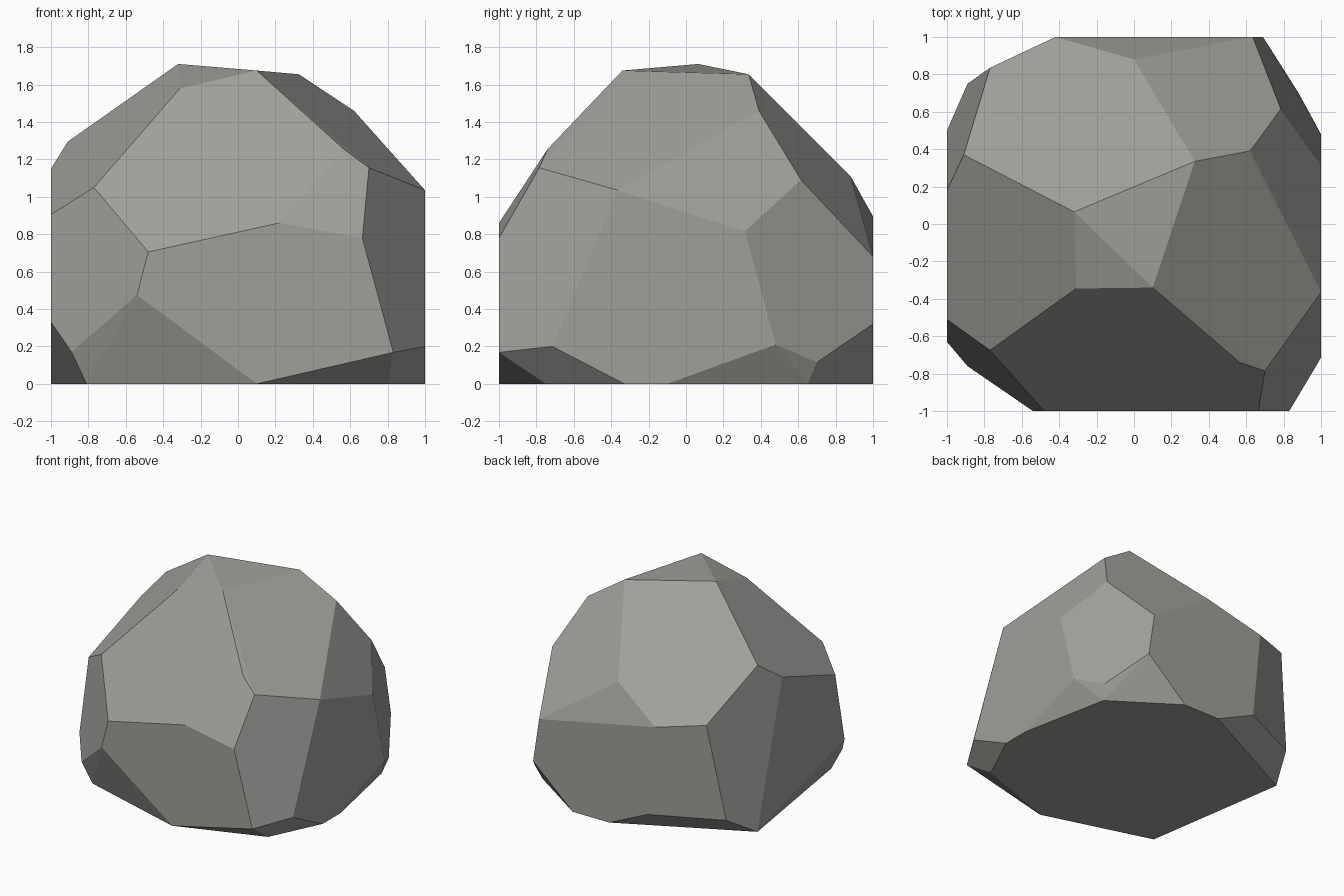
import bpy
import bmesh
from math import radians
from mathutils import Vector

cube = bpy.data.objects.get("Cube")
if cube:
    bpy.data.objects.remove(cube, do_unlink=True)


def flat_material(name, colour):
    """One plain matte colour, shown in the viewport and in renders."""
    material = bpy.data.materials.new(name)
    material.use_nodes = True
    material.diffuse_color = colour
    shader = material.node_tree.nodes["Principled BSDF"]
    shader.inputs["Base Color"].default_value = colour
    shader.inputs["Roughness"].default_value = 0.9
    return material


def side_corners(axis, position, corners):
    """Corners lying on one flat outer side of the boulder."""
    result = []
    for corner in corners:
        point = list(corner)
        point.insert(axis, position)
        result.append(Vector(point))
    return result


X, Y, Z = range(3)

# Flat outer sides, each given by its corners within that side's plane
left_side = side_corners(X, 1, [
    (-.365, 1.035), (.315, .815), (.48, .21),
    (-.1, 0), (-.33, 0), (-.715, .2)])
right_side = side_corners(X, -1, [
    (-.51, .905), (-.63, .33), (.5, 0), (.18, 1.15)])
front_side = side_corners(Y, -1, [
    (-.48, .705), (.22, .86), (.665, .78),
    (.83, .168), (.1, 0), (-.54, .475)])
back_side = side_corners(Y, 1, [
    (.635, .68), (.69, .32), (.33, 0),
    (0, 0), (-.35, .16), (-.42, .895)])
underside = side_corners(Z, 0, [(.8, -.75), (.85, .65), (-.81, -.73)])

# Corners of the sloping crown
crown = [Vector(corner) for corner in (
    (-.32, .065, 1.71), (.1, -.34, 1.675), (.325, .335, 1.655),
    (-.31, -.345, 1.58), (.62, .39, 1.46), (0, .88, 1.11),
    (-.91, .37, 1.295))]

# Corners around the shoulders and the chipped foot
shoulders = [Vector(corner) for corner in (
    (-.77, -.675, 1.05), (.7, -.785, 1.155), (.565, -.74, 1.255),
    (.785, .615, 1.09), (-.77, .835, .94))]
foot = [Vector(corner) for corner in (
    (-.89, -.76, .17), (.88, .7, .115), (-.89, .75, .16))]

# Wrap the corners in a convex shell and merge it into broad flat facets
bm = bmesh.new()
for corner in (left_side + right_side + front_side + back_side
               + underside + crown + shoulders + foot):
    bm.verts.new(corner)
hull = bmesh.ops.convex_hull(bm, input=bm.verts[:])
loose = [v for v in bm.verts if not v.link_faces]
bmesh.ops.delete(bm, geom=loose, context="VERTS")
bmesh.ops.dissolve_limit(bm, angle_limit=radians(4),
                         verts=bm.verts[:], edges=bm.edges[:])
bmesh.ops.recalc_face_normals(bm, faces=bm.faces[:])
for face in bm.faces:
    face.smooth = False

# Boulder object
mesh = bpy.data.meshes.new("boulder")
bm.to_mesh(mesh)
bm.free()
mesh.materials.append(flat_material("stone grey", (.35, .345, .325, 1)))
boulder = bpy.data.objects.new("boulder", mesh)
bpy.context.scene.collection.objects.link(boulder)
